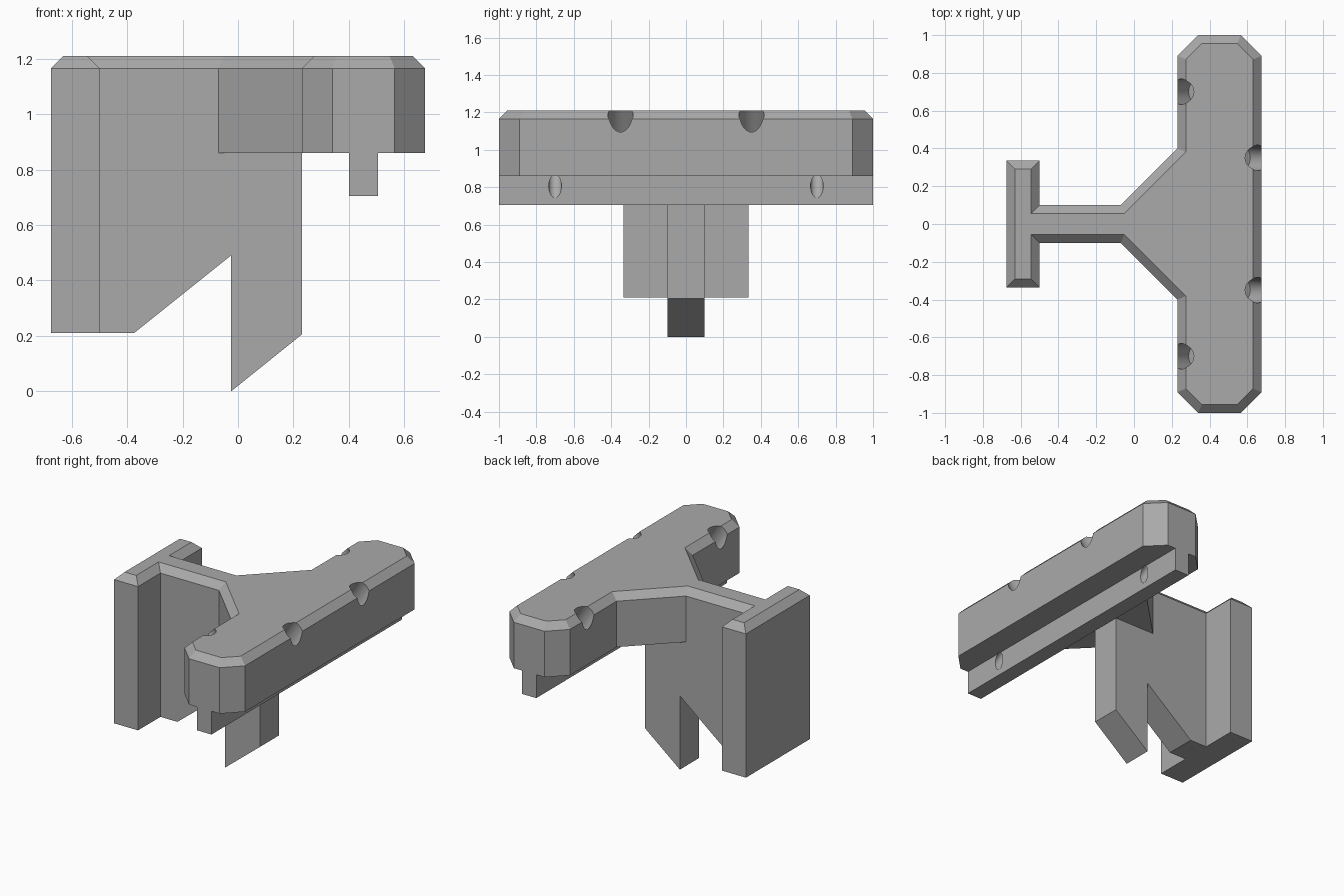
import bpy, bmesh, math
from mathutils import Vector

cube = bpy.data.objects.get("Cube")
if cube:
    bpy.data.objects.remove(cube, do_unlink=True)

grey = bpy.data.materials.new("plain grey")
grey.use_nodes = True
colour = (0.4, 0.4, 0.4, 1)
grey.diffuse_color = colour
grey.node_tree.nodes["Principled BSDF"].inputs["Base Color"].default_value = colour


def prism(name, points, start, end, axis="z", chamfer=0):
    """Extrude an outline: (x, y) along z, or (x, z) along y."""
    bm = bmesh.new()
    place = (lambda a, b: (a, b, start)) if axis == "z" else (lambda a, b: (a, start, b))
    base = bm.faces.new([bm.verts.new(place(a, b)) for a, b in points])
    ext = bmesh.ops.extrude_face_region(bm, geom=[base])["geom"]
    move = Vector((0, 0, end - start)) if axis == "z" else Vector((0, end - start, 0))
    bmesh.ops.translate(bm, vec=move, verts=[v for v in ext if isinstance(v, bmesh.types.BMVert)])
    bmesh.ops.recalc_face_normals(bm, faces=bm.faces[:])
    if chamfer:
        top = [f for f in ext if isinstance(f, bmesh.types.BMFace)][0]
        bmesh.ops.inset_region(bm, faces=[top], thickness=chamfer, use_even_offset=True)
        bmesh.ops.translate(bm, vec=(0, 0, chamfer), verts=top.verts[:])
    return finish(name, bm)


def finish(name, bm):
    mesh = bpy.data.meshes.new(name)
    bm.to_mesh(mesh)
    bm.free()
    mesh.materials.append(grey)
    obj = bpy.data.objects.new(name, mesh)
    bpy.context.collection.objects.link(obj)
    return obj


def rect(x0, x1, y0, y1):
    return [(x0, y0), (x1, y0), (x1, y1), (x0, y1)]


def screw_cutter(side, y):
    """Slanted bore: wide head pocket, narrow shaft out through the rail."""
    mid = 0.4525
    entry = Vector((mid + side * 0.2175, y, 1.21))
    way = Vector((-side * 0.27, 0, -0.405)).normalized()
    bm = bmesh.new()
    # lathe the stepped profile around the bore axis
    profile = [(0, -0.2), (0.068, -0.2), (0.068, 0.2), (0.034, 0.2), (0.034, 0.66), (0, 0.66)]
    verts = [bm.verts.new((r, 0, d)) for r, d in profile]
    edges = [bm.edges.new(pair) for pair in zip(verts, verts[1:])]
    bmesh.ops.spin(bm, geom=verts + edges, cent=(0, 0, 0), axis=(0, 0, 1),
                   angle=math.tau, steps=32)
    bmesh.ops.remove_doubles(bm, verts=bm.verts[:], dist=1e-5)
    bmesh.ops.recalc_face_normals(bm, faces=bm.faces[:])
    bmesh.ops.rotate(bm, cent=(0, 0, 0), verts=bm.verts[:],
                     matrix=Vector((0, 0, 1)).rotation_difference(way).to_matrix())
    bmesh.ops.translate(bm, vec=entry, verts=bm.verts[:])
    cutter = finish("screw_cutter", bm)
    cutter.hide_render = True
    return cutter


# Body plan: crossbar, flared neck, stem and end flange
half = [(0.675, 0.89), (0.565, 1), (0.34, 1), (0.23, 0.89), (0.23, 0.4),
        (-0.07, 0.1), (-0.5, 0.1), (-0.5, 0.335), (-0.675, 0.335)]
outline = half + [(x, -y) for x, y in reversed(half)]
bracket = prism("bracket_body", outline, 0.86, 1.165, chamfer=0.045)

# Flange, notched web and rail under the crossbar
flange = prism("end_flange", rect(-0.675, -0.5, -0.335, 0.335), 0.21, 0.86)
web_profile = [(-0.6, 0.21), (-0.375, 0.21), (-0.025, 0.49), (-0.025, 0),
               (0.23, 0.205), (0.23, 0.95), (-0.6, 0.95)]
web = prism("notched_web", web_profile, -0.1, 0.1, axis="y")
rail = prism("lower_rail", rect(0.4, 0.505, -1, 1), 0.705, 0.86)
cutters = [screw_cutter(s, y) for s, at in ((1, 0.35), (-1, 0.7)) for y in (at, -at)]

tools = [(p, "UNION") for p in (flange, web, rail)] + [(c, "DIFFERENCE") for c in cutters]
for tool, operation in tools:
    mod = bracket.modifiers.new(tool.name, "BOOLEAN")
    mod.operation, mod.object, mod.solver = operation, tool, "EXACT"

# Bake the joins, then merge coplanar faces
bpy.context.view_layer.update()
result = bpy.data.meshes.new_from_object(bracket.evaluated_get(bpy.context.evaluated_depsgraph_get()))
bracket.modifiers.clear()
bracket.data = result
for tool, _ in tools:
    bpy.data.objects.remove(tool, do_unlink=True)
bm = bmesh.new()
bm.from_mesh(result)
bmesh.ops.remove_doubles(bm, verts=bm.verts[:], dist=1e-5)
bmesh.ops.dissolve_limit(bm, angle_limit=0.01, verts=bm.verts[:], edges=bm.edges[:])
bm.to_mesh(result)
bm.free()

# Smooth only the round bores
bpy.ops.object.select_all(action="DESELECT")
bracket.select_set(True)
bpy.context.view_layer.objects.active = bracket
bpy.ops.object.shade_smooth_by_angle(angle=math.radians(25))
